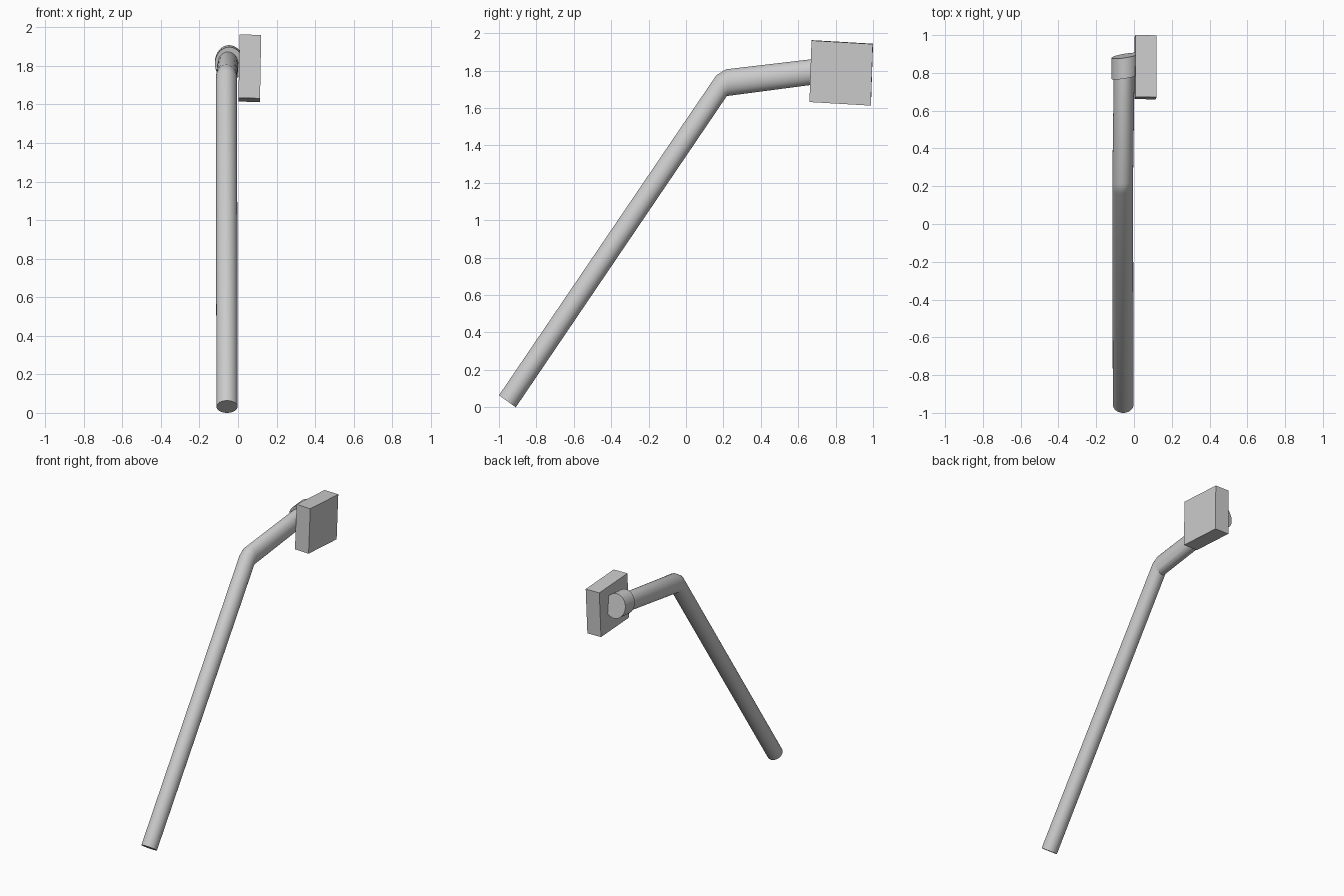
import bpy, bmesh, math
from mathutils import Vector

if "Cube" in bpy.data.objects:
    bpy.data.objects.remove(bpy.data.objects["Cube"])

SIDES = 32


def finish(name, bm):
    bmesh.ops.recalc_face_normals(bm, faces=bm.faces)
    me = bpy.data.meshes.new(name)
    bm.to_mesh(me)
    bm.free()
    ob = bpy.data.objects.new(name, me)
    bpy.context.collection.objects.link(ob)
    bpy.ops.object.select_all(action='DESELECT')
    ob.select_set(True)
    bpy.context.view_layer.objects.active = ob
    bpy.ops.object.shade_smooth_by_angle(angle=math.radians(25))
    return ob


def loft(name, sections):
    """Capped tube through oval sections: (centre x, half width, yaw, top yz, bottom yz)."""
    bm = bmesh.new()
    rings = []
    for x, rx, yaw, top, bottom in sections:
        t, b = Vector((x, *top)), Vector((x, *bottom))
        centre, up = (t + b) / 2, (t - b) / 2
        side = Vector((rx, rx * yaw, 0))
        angles = [2 * math.pi * i / SIDES for i in range(SIDES)]
        rings.append([bm.verts.new(centre + side * math.cos(a) + up * math.sin(a)) for a in angles])
    for r0, r1 in zip(rings, rings[1:]):
        for i in range(SIDES):
            j = (i + 1) % SIDES
            bm.faces.new((r0[i], r0[j], r1[j], r1[i]))
    bm.faces.new(rings[0])
    bm.faces.new(rings[-1])
    return finish(name, bm)


# Long shaft with the bent neck
loft("bent_shaft", [
    (-0.057, 0.055, 0.0, (-1.0, 0.064), (-0.91, 0.0)),
    (-0.060, 0.055, 0.1, (0.162, 1.775), (0.212, 1.655)),
    (-0.060, 0.055, 0.16, (0.214, 1.807), (0.217, 1.664)),
    (-0.052, 0.055, 0.16, (0.80, 1.876), (0.81, 1.742)),
])

# Wider collar at the end of the neck, sunk into the side of the block
loft("end_collar", [
    (-0.046, 0.074, 0.16, (0.770, 1.898), (0.792, 1.722)),
    (-0.046, 0.074, 0.16, (0.880, 1.908), (0.902, 1.732)),
])

# Slightly tilted block: side outline pushed through its thickness
bm = bmesh.new()
outline = [(0.672, 1.963), (1.0, 1.944), (0.989, 1.615), (0.661, 1.634)]
near = [bm.verts.new((0.002 + 0.018 * (z - 1.62), y, z)) for y, z in outline]
face = bm.faces.new(near)
new = bmesh.ops.extrude_face_region(bm, geom=[face])["geom"]
bmesh.ops.translate(bm, vec=(0.112, -0.001, -0.002),
                    verts=[v for v in new if isinstance(v, bmesh.types.BMVert)])
if not face.is_valid or len(bm.faces) < 6:
    bmesh.ops.holes_fill(bm, edges=bm.edges, sides=4)
finish("end_block", bm)
